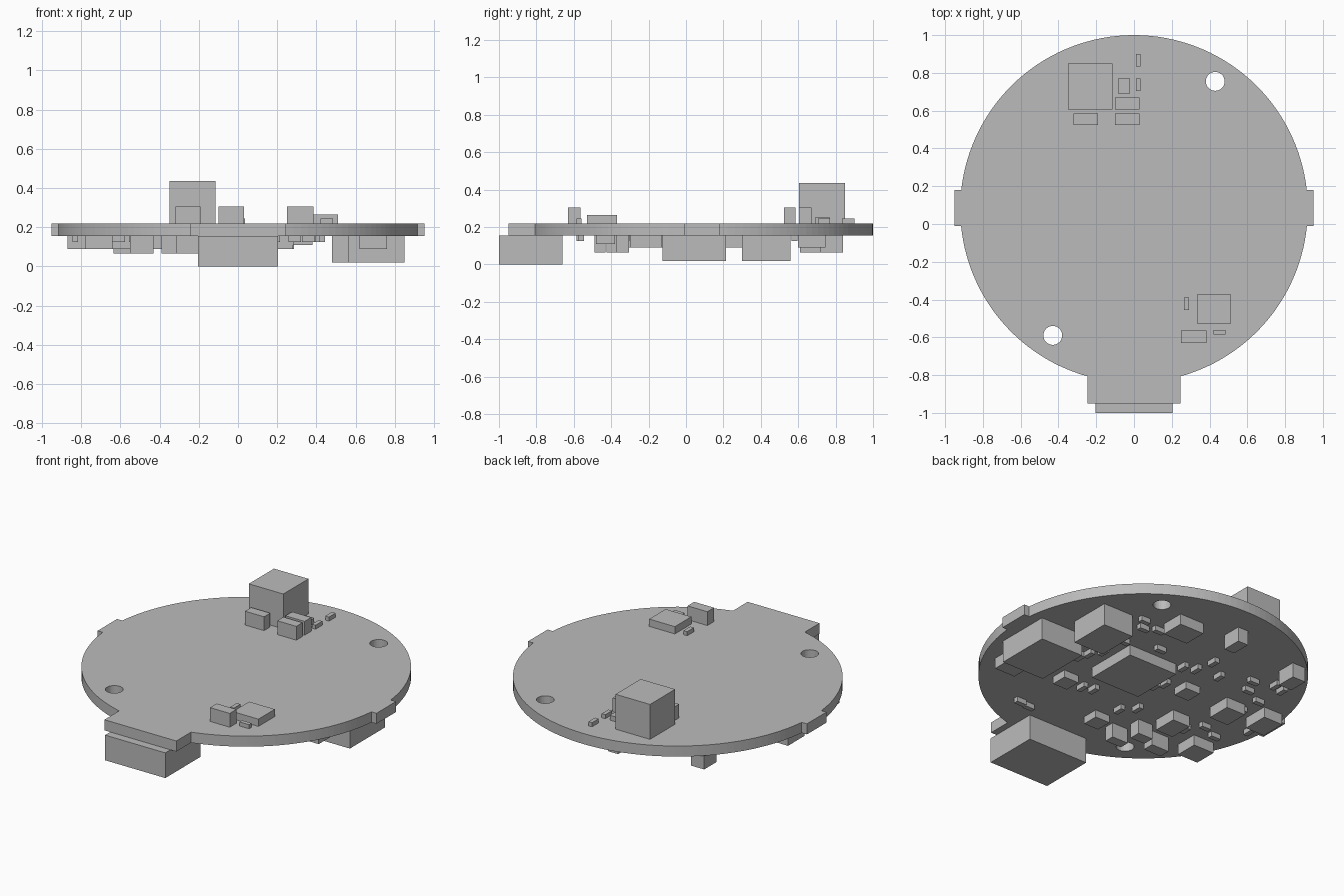
import bpy
import bmesh
from math import pi, sin, cos, asin

cube = bpy.data.objects.get("Cube")
if cube:
    bpy.data.objects.remove(cube, do_unlink=True)

BOTTOM, TOP = 0.155, 0.22      # board faces
RADIUS, CENTRE_Y = 0.92, 0.08  # board disc

grey = bpy.data.materials.new("plain grey")
grey.use_nodes = True
colour = (0.5, 0.5, 0.5, 1)
grey.diffuse_color = colour
grey.node_tree.nodes["Principled BSDF"].inputs["Base Color"].default_value = colour


def add_object(name, mesh):
    obj = bpy.data.objects.new(name, mesh)
    bpy.context.collection.objects.link(obj)
    mesh.materials.clear()
    mesh.materials.append(grey)
    return obj


def box(name, x0, x1, y0, y1, z0, z1):
    """Axis-aligned box between the given limits."""
    bm = bmesh.new()
    bmesh.ops.create_cube(bm, size=1)
    for v in bm.verts:
        v.co.x = x1 if v.co.x > 0 else x0
        v.co.y = y1 if v.co.y > 0 else y0
        v.co.z = z1 if v.co.z > 0 else z0
    mesh = bpy.data.meshes.new(name)
    bm.to_mesh(mesh)
    bm.free()
    return add_object(name, mesh)


def above(name, x0, x1, y0, y1, top):
    box(name, x0, x1, y0, y1, TOP, top)


def below(name, x0, x1, y0, y1, low):
    box(name, x0, x1, y0, y1, low, BOTTOM)


def arc(start, end, count, radius=RADIUS, cx=0, cy=CENTRE_Y):
    step = (end - start) / count
    return [(cx + radius * cos(start + i * step), cy + radius * sin(start + i * step))
            for i in range(count + 1)]


# Circuit board: disc with two side tabs, a front tab and two round holes
side_x, side_low, side_high = 0.95, -0.01, 0.18
tab_x, tab_y = 0.245, -0.95
high = asin((side_high - CENTRE_Y) / RADIUS)
low = asin((CENTRE_Y - side_low) / RADIUS)
tab = asin(tab_x / RADIUS)
outline = arc(high, pi - high, 64)
outline += [(-side_x, side_high), (-side_x, side_low)]
outline += arc(pi + low, 1.5 * pi - tab, 28)
outline += [(-tab_x, tab_y), (tab_x, tab_y)]
outline += arc(1.5 * pi + tab, 2 * pi - low, 28)
outline += [(side_x, side_low), (side_x, side_high)]
holes = [arc(0, 2 * pi, 32, 0.05, x, y)[:-1] for x, y in ((0.43, 0.755), (-0.43, -0.59))]

curve = bpy.data.curves.new("board_outline", "CURVE")
curve.dimensions = "2D"
curve.fill_mode = "BOTH"
curve.extrude = (TOP - BOTTOM) / 2
for loop in [outline] + holes:
    spline = curve.splines.new("POLY")
    spline.points.add(len(loop) - 1)
    spline.use_cyclic_u = True
    for point, (x, y) in zip(spline.points, loop):
        point.co = (x, y, 0, 1)
helper = bpy.data.objects.new("board_outline", curve)
bpy.context.collection.objects.link(helper)
bpy.context.view_layer.update()
evaluated = helper.evaluated_get(bpy.context.evaluated_depsgraph_get())
board_mesh = bpy.data.meshes.new_from_object(evaluated)
board = add_object("circuit_board", board_mesh)
for v in board_mesh.vertices:
    v.co.z += (TOP + BOTTOM) / 2
for p in board_mesh.polygons:
    p.use_smooth = False
bpy.data.objects.remove(helper, do_unlink=True)

# Parts on the upper face
above("tall_block", -0.35, -0.115, 0.605, 0.85, 0.435)
above("rear_capacitor_right", -0.32, -0.19, 0.525, 0.585, 0.305)
above("rear_capacitor_front", -0.1, 0.03, 0.525, 0.585, 0.305)
above("rear_capacitor_back", -0.1, 0.03, 0.605, 0.67, 0.305)
above("rear_transistor", -0.085, -0.02, 0.69, 0.77, 0.25)
above("rear_resistor_front", 0.01, 0.035, 0.705, 0.77, 0.245)
above("rear_resistor_back", 0.01, 0.035, 0.835, 0.9, 0.245)
above("front_chip", 0.335, 0.51, -0.53, -0.37, 0.265)
above("front_capacitor", 0.25, 0.385, -0.63, -0.565, 0.305)
above("front_resistor_side", 0.265, 0.29, -0.455, -0.39, 0.245)
above("front_resistor", 0.42, 0.485, -0.585, -0.56, 0.245)

# Large parts on the lower face
below("edge_connector", -0.205, 0.205, -1, -0.66, 0)
below("inductor_outer", 0.56, 0.85, -0.125, 0.215, 0.02)
below("inductor_inner", 0.48, 0.685, 0.3, 0.56, 0.02)
below("main_chip", -0.055, 0.28, -0.03, 0.3, 0.09)

# Medium parts on the lower face
below("regulator_left", 0.62, 0.76, -0.3, -0.13, 0.09)
below("regulator_back", 0.12, 0.285, 0.6, 0.745, 0.09)
below("regulator_right", -0.87, -0.74, 0.09, 0.25, 0.09)
below("regulator_centre", -0.64, -0.51, 0.05, 0.2, 0.09)
below("regulator_front", -0.78, -0.64, -0.38, -0.24, 0.09)
below("regulator_inner", -0.49, -0.37, -0.25, -0.1, 0.09)

# Capacitors on the lower face, given by centre and size
for i, (x, y, w, d) in enumerate([
        (-0.09, 0.78, 0.07, 0.12), (-0.59, 0.67, 0.09, 0.12),
        (-0.49, -0.39, 0.12, 0.07), (-0.26, -0.46, 0.11, 0.06),
        (-0.34, -0.34, 0.1, 0.07)]):
    below(f"capacitor_{i}", x - w / 2, x + w / 2, y - d / 2, y + d / 2, 0.065)

# Low chips and small passives, alike in size within each group
GROUPS = {
    "low_chip": (0.1, 0.1, 0.11, [
        (-0.27, 0.14), (0.33, -0.2), (-0.09, -0.43)]),
    "resistor_wide": (0.065, 0.03, 0.125, [
        (0.41, 0.58), (0.36, 0.51), (0.28, 0.545), (0.135, 0.39), (0.35, 0.33),
        (-0.49, 0.45), (-0.535, 0.355), (-0.66, 0.295), (-0.64, 0.17),
        (0.36, -0.56), (0.29, -0.57), (-0.61, -0.11), (-0.72, -0.16)]),
    "resistor_deep": (0.03, 0.065, 0.125, [
        (0.365, 0.17), (0.41, 0.1), (0.43, 0.04), (-0.185, 0.47), (-0.16, 0.35),
        (-0.09, 0.32), (-0.31, 0.37), (-0.13, 0.115), (-0.1, 0.06),
        (-0.615, 0.495), (-0.68, 0.475), (-0.83, 0.01), (0.2, -0.21),
        (0.135, -0.19), (-0.12, -0.27), (-0.19, -0.195), (-0.54, -0.2)]),
}
for name, (w, d, z, places) in GROUPS.items():
    for i, (x, y) in enumerate(places):
        below(f"{name}_{i}", x - w / 2, x + w / 2, y - d / 2, y + d / 2, z)
